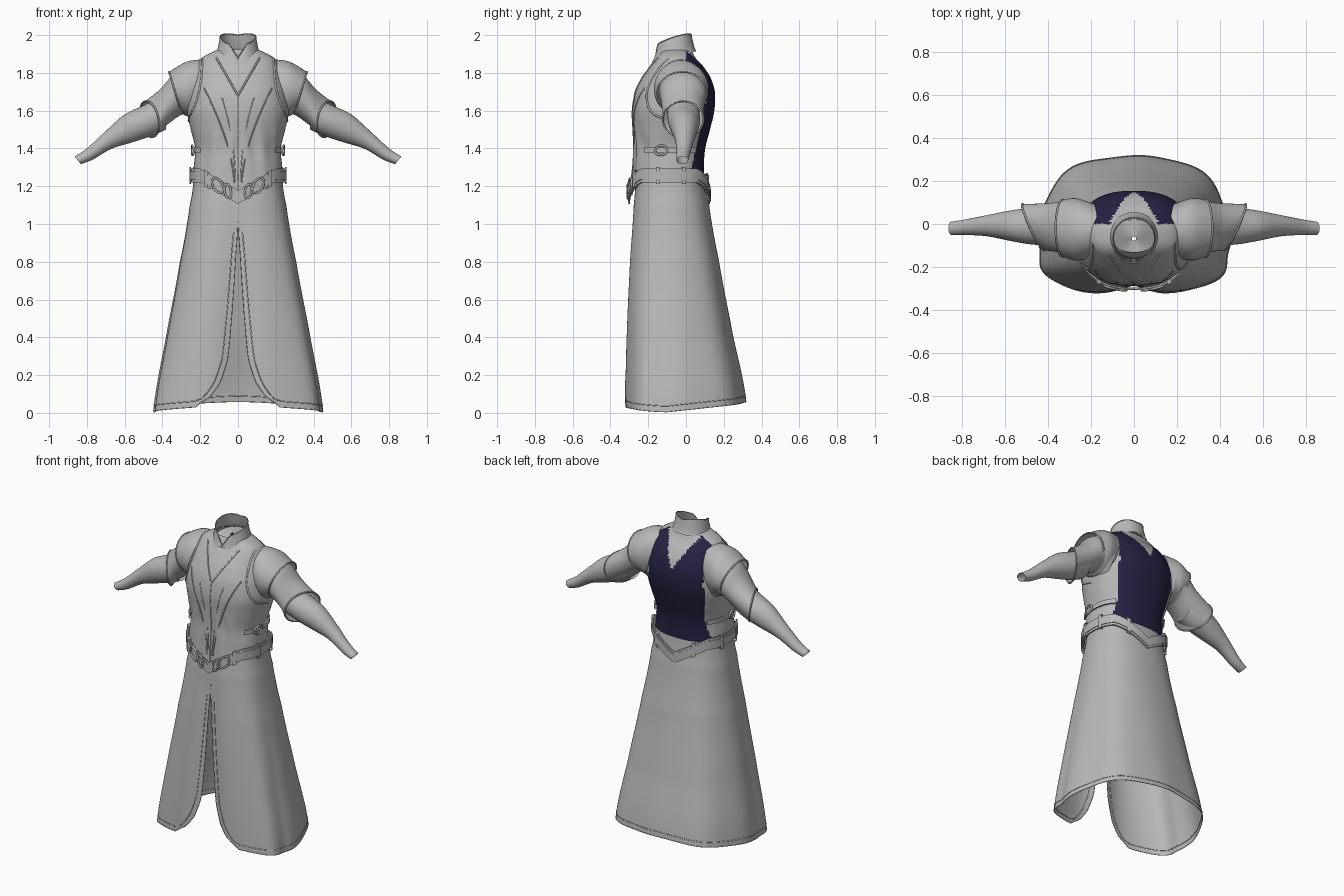
import bpy, bmesh
from math import sin, cos, pi, radians, atan, exp

cube = bpy.data.objects.get("Cube")
if cube:
    bpy.data.objects.remove(cube, do_unlink=True)


def material(name, rgb):
    m = bpy.data.materials.new(name)
    m.use_nodes = True
    m.diffuse_color = (*rgb, 1)
    m.node_tree.nodes["Principled BSDF"].inputs["Base Color"].default_value = (*rgb, 1)
    return m


GREY = material("grey cloth", (0.48, 0.48, 0.48))
NAVY = material("navy cloth", (0.018, 0.016, 0.055))


# ---------- helpers ----------
def loft(name, rings, wrap=True, closed=False, cap=False, mirror=False):
    """Skin a list of equally long point rings with quads."""
    bm = bmesh.new()
    rows = [[bm.verts.new(p) for p in ring] for ring in rings]
    pairs = list(zip(rows, rows[1:]))
    if closed:
        pairs.append((rows[-1], rows[0]))
    for a, b in pairs:
        n = len(a)
        for i in range(n if wrap else n - 1):
            j = (i + 1) % n
            bm.faces.new((a[i], a[j], b[j], b[i]))
    if cap:
        bm.faces.new(rows[0])
        bm.faces.new(rows[-1])
    bmesh.ops.recalc_face_normals(bm, faces=bm.faces)
    me = bpy.data.meshes.new(name)
    bm.to_mesh(me)
    bm.free()
    me.materials.append(GREY)
    ob = bpy.data.objects.new(name, me)
    bpy.context.collection.objects.link(ob)
    if mirror:
        ob.modifiers.new("mirror", "MIRROR").use_clip = False
    return ob


def pipe(name, pts, radius, cyclic=False):
    """Thin piping along a path."""
    cu = bpy.data.curves.new(name, "CURVE")
    cu.dimensions = "3D"
    cu.bevel_depth = radius
    cu.bevel_resolution = 1
    sp = cu.splines.new("POLY")
    sp.points.add(len(pts) - 1)
    for p, q in zip(sp.points, pts):
        p.co = (*q, 1)
    sp.use_cyclic_u = cyclic
    cu.materials.append(GREY)
    ob = bpy.data.objects.new(name, cu)
    bpy.context.collection.objects.link(ob)


def smooth_row(table, k):
    """Catmull-Rom sample of table rows, keyed by the first column."""
    i = 0
    while i < len(table) - 2 and k > table[i + 1][0]:
        i += 1
    p1, p2 = table[i], table[i + 1]
    p0, p3 = table[max(i - 1, 0)], table[min(i + 2, len(table) - 1)]
    t = max(0, min(1, (k - p1[0]) / (p2[0] - p1[0])))
    return [0.5 * (2 * b + (c - a) * t + (2 * a - 5 * b + 4 * c - d) * t * t
                   + (3 * b - a - 3 * c + d) * t ** 3)
            for a, b, c, d in zip(p0[1:], p1[1:], p2[1:], p3[1:])]


def oval(a, rx, front, back, mid, n):
    """Point of a squared oval at angle a; -90 degrees is the front."""
    c, s = cos(a), sin(a)
    r = (abs(c) ** n + abs(s) ** n) ** (-1 / n)
    return rx * c * r, mid + s * r * (back - mid if s > 0 else mid - front)


def dip(x):
    return max(0, 1 - abs(x) / 0.2)


def span(a, b, n):
    return [a + (b - a) * i / (n - 1) for i in range(n)]


# ---------- vest ----------
# height, half width, front, back
TORSO = [(1.24, .236, -.288, .104), (1.30, .234, -.282, .095), (1.40, .227, -.277, .102),
         (1.50, .25, -.281, .127), (1.60, .27, -.285, .15), (1.70, .262, -.268, .153),
         (1.78, .24, -.23, .128), (1.84, .217, -.19, .088), (1.88, .192, -.16, .05),
         (1.91, .14, -.14, .035), (1.925, .10, -.13, .02)]
FULL = [2 * pi * i / 128 for i in range(128)]


def torso_point(a, z, out=0.0):
    rx, f, b = smooth_row(TORSO, z)
    return oval(a, rx + out, f - out, b + out, (f + b) / 2, 2.4)


def torso_front(x, z):
    rx, f, b = smooth_row(TORSO, z)
    m = (f + b) / 2
    k = min(1, abs(x) / rx)
    return (min(rx, abs(x)) * (1 if x >= 0 else -1), m + (f - m) * (1 - k ** 2.4) ** (1 / 2.4), z)


rings = []
for z in span(1.24, 1.925, 60):
    ring = []
    for a in FULL:
        x, y = torso_point(a, z)
        low = max(0, min(1, (1.32 - z) / 0.08))
        if y < 0:  # soft drapery towards the waist
            y -= 0.005 * sin(abs(x) * 70 + z * 8) * exp(-((z - 1.4) / 0.1) ** 2)
        ring.append((x, y, z - 0.13 * dip(x) * low))
    rings.append(ring)
vest = loft("vest", rings)
vest.data.materials.append(NAVY)
for face in vest.data.polygons:  # dark back panel with a notch below the collar
    x, y, z = face.center
    if z < 1.66:
        dark = y > 0.03 + (z - 1.3) * 0.22
    else:
        dark = y > 0 and abs(x) < 0.195 and z < 1.72 + abs(x) * 1.7
    face.material_index = int(dark)

pipe("front_closure", [torso_front(0, z) for z in span(1.15, 1.68, 16)], 0.003)
for s, side in ((1, "left"), (-1, "right")):
    pipe(side + "_front_seam", [torso_front(s * (0.02 + 0.16 * t ** 1.6), 1.22 + 0.5 * t)
                                for t in span(0, 1, 24)], 0.004)
    pipe(side + "_inner_seam", [torso_front(s * (0.015 + 0.07 * t * t), 1.22 + 0.45 * t)
                                for t in span(0, 1, 20)], 0.0025)
    pipe(side + "_neckline", [torso_front(s * 0.115 * t, 1.68 + 0.2 * t)
                              for t in span(0, 1, 14)], 0.005)
    pipe(side + "_armhole", [torso_front(s * (0.19 + 0.08 * t ** 2.5), 1.875 - 0.33 * t)
                             for t in span(0, 1, 20)], 0.006)

# ---------- collar ----------
rings = []
for t in span(0, 1, 8):
    ring = []
    for a in FULL:
        front = max(0, -sin(a))
        notch = 0.06 * max(0, 1 - abs(cos(a)) / 0.5) * front
        bottom = 1.885 + 0.03 * sin(a)
        top = 1.97 + 0.03 * sin(a) + 0.02 * abs(cos(a)) - notch
        r = 0.122 - 0.026 * t ** 0.7
        ring.append((r * cos(a), -0.065 + 0.98 * r * sin(a), bottom + (top - bottom) * t))
    rings.append(ring)
loft("collar", rings)
pipe("collar_edge", rings[-1], 0.003, True)
loft("neck_lining", [[(r * cos(a), -0.068 + r * sin(a), 1.9 + 0.025 * sin(a)) for a in FULL]
                     for r in (0.105, 0.01)], cap=False)


# ---------- sleeves ----------
def sleeve(name, table, steps=16, rim=0.0):
    """Rows: position, top x, top z, bottom x, bottom z, y centre, y radius, skew."""
    table = [(i, *row) for i, row in enumerate(table)]
    rings = []
    for k in span(0, len(table) - 1, steps):
        tx, tz, bx, bz, yc, ry, skew = smooth_row(table, k)
        rings.append([((tx + bx) / 2 + cos(a) * (tx - bx) / 2 + skew * sin(a), yc + ry * sin(a),
                       (tz + bz) / 2 + cos(a) * (tz - bz) / 2) for a in FULL[::3]])
    loft(name + "s", rings, mirror=True)
    if rim:
        for s, side in ((1, "left_"), (-1, "right_")):
            pipe(side + name + "_edge", [(s * x, y, z) for x, y, z in rings[-1]], rim, True)


sleeve("shoulder_cap", [(.17, 1.872, .21, 1.56, -.03, .125, 0), (.27, 1.86, .27, 1.57, -.025, .145, 0),
                        (.365, 1.805, .30, 1.59, -.02, .132, 0)], rim=0.005)
sleeve("upper_sleeve", [(.22, 1.84, .24, 1.55, -.02, .125, 0), (.34, 1.79, .29, 1.58, -.015, .123, 0),
                        (.41, 1.715, .37, 1.53, -.015, .112, .01),
                        (.485, 1.65, .455, 1.46, -.015, .108, .05)], rim=0.005)
sleeve("forearm", [(.38, 1.69, .38, 1.50, -.015, .085, 0), (.50, 1.628, .46, 1.465, -.01, .085, 0),
                   (.60, 1.58, .56, 1.432, -.008, .07, 0), (.70, 1.492, .67, 1.398, -.008, .049, 0),
                   (.80, 1.40, .77, 1.34, -.015, .036, 0), (.865, 1.357, .832, 1.317, -.02, .031, 0)], 28)

# ---------- skirt ----------
SKIRT = [(0, .232, -.265, .10), (.13, .256, -.28, .122), (.37, .308, -.3, .172),
         (.7, .383, -.315, .245), (1, .445, -.32, .315)]
SLIT = [(0, 0), (.19, 0), (.35, .012), (.6, .032), (.8, .055), (.9, .095), (.96, .15), (1, .23)]


def skirt_point(u, t):
    rx, f, b = smooth_row(SKIRT, t)
    slit = max(0, smooth_row(SLIT, t)[0])
    d = atan(slit / rx)
    a = -pi / 2 + d + u * (2 * pi - 2 * d)
    mid = f + (b - f) * (0.5 - 0.15 * t)
    x, y = oval(a, rx, f, b, mid, 2.4 + (1.2 if sin(a) < 0 else 0.3) * t * abs(sin(a)))
    fold = 1 + 0.014 * t * sin(9 * a + 0.5)
    hem = 0.015 + 0.045 * max(0, sin(a)) + 0.025 * max(0, -sin(a)) ** 2 - 0.01 * abs(cos(a))
    y = y * fold
    if y < 0:
        y += 0.03 * t * exp(-(x / 0.08) ** 2)
    return x * fold, y, 1.26 + (hem - 1.26) * t


loft("skirt", [[skirt_point(u, t) for u in span(0, 1, 129)] for t in span(0, 1, 61)], wrap=False)
edge = span(.25, .965, 30)
pipe("skirt_trim", [skirt_point(.012, t) for t in edge]
     + [skirt_point(u, .975) for u in span(.02, .98, 120)]
     + [skirt_point(.988, t) for t in reversed(edge)], 0.0025)
pipe("skirt_edge", [skirt_point(0, t) for t in span(.2, 1, 40)]
     + [skirt_point(u, 1) for u in span(0.01, .99, 120)]
     + [skirt_point(1, t) for t in reversed(span(.2, 1, 40))], 0.002)


# ---------- belt, straps and buckles ----------
def belt_point(a, dz=0.0, out=0.0):
    x, y = oval(a, .242 + out, -.296 - out, .12 + out, -.09, 2.4)
    return x, y, 1.257 - 0.115 * dip(x) + dz


def band(name, point, angles, half, thick, wrap, mirror=False):
    corners = [(-half, 0), (-half, thick), (half, thick), (half, 0)]
    return loft(name, [[point(a, dz, out) for a in angles] for dz, out in corners],
                wrap=wrap, closed=True, mirror=mirror)


band("belt", belt_point, FULL, 0.036, 0.008, True)
band("belt_ridge", belt_point, FULL, 0.022, 0.012, True)
for deg in (-52, -15, 20, 60):
    band("belt_loops", belt_point, [radians(deg + d) for d in (-2.5, 0, 2.5)],
         0.044, 0.018, False, True)
for s, side in ((1, "left"), (-1, "right")):
    for k, (deg, size) in enumerate(((-66, 7), (-78, 4))):
        pipe("%s_front_buckle_%d" % (side, k),
             [belt_point(-pi / 2 + s * radians(deg + 90 + size * cos(b)), 0.036 * sin(b), 0.014)
              for b in FULL[::8]], 0.006, True)


def strap_point(a, dz=0.0, out=0.0):
    x, y = torso_point(a, 1.39 + dz, out + 0.002)
    return x, y, 1.39 + dz


band("waist_straps", strap_point, [radians(d) for d in span(-38, 42, 17)], 0.014, 0.01, False, True)
for s, side in ((1, "left"), (-1, "right")):
    ring = [strap_point(radians(-12 + 9 * cos(b)), 0.026 * sin(b), 0.014) for b in FULL[::8]]
    pipe(side + "_waist_buckle", [(s * x, y, z) for x, y, z in ring], 0.006, True)

# ---------- shading ----------
bpy.ops.object.select_all(action="DESELECT")
for ob in bpy.context.collection.objects:
    if ob.type == "MESH":
        ob.select_set(True)
        bpy.context.view_layer.objects.active = ob
bpy.ops.object.shade_smooth_by_angle(angle=radians(40))
